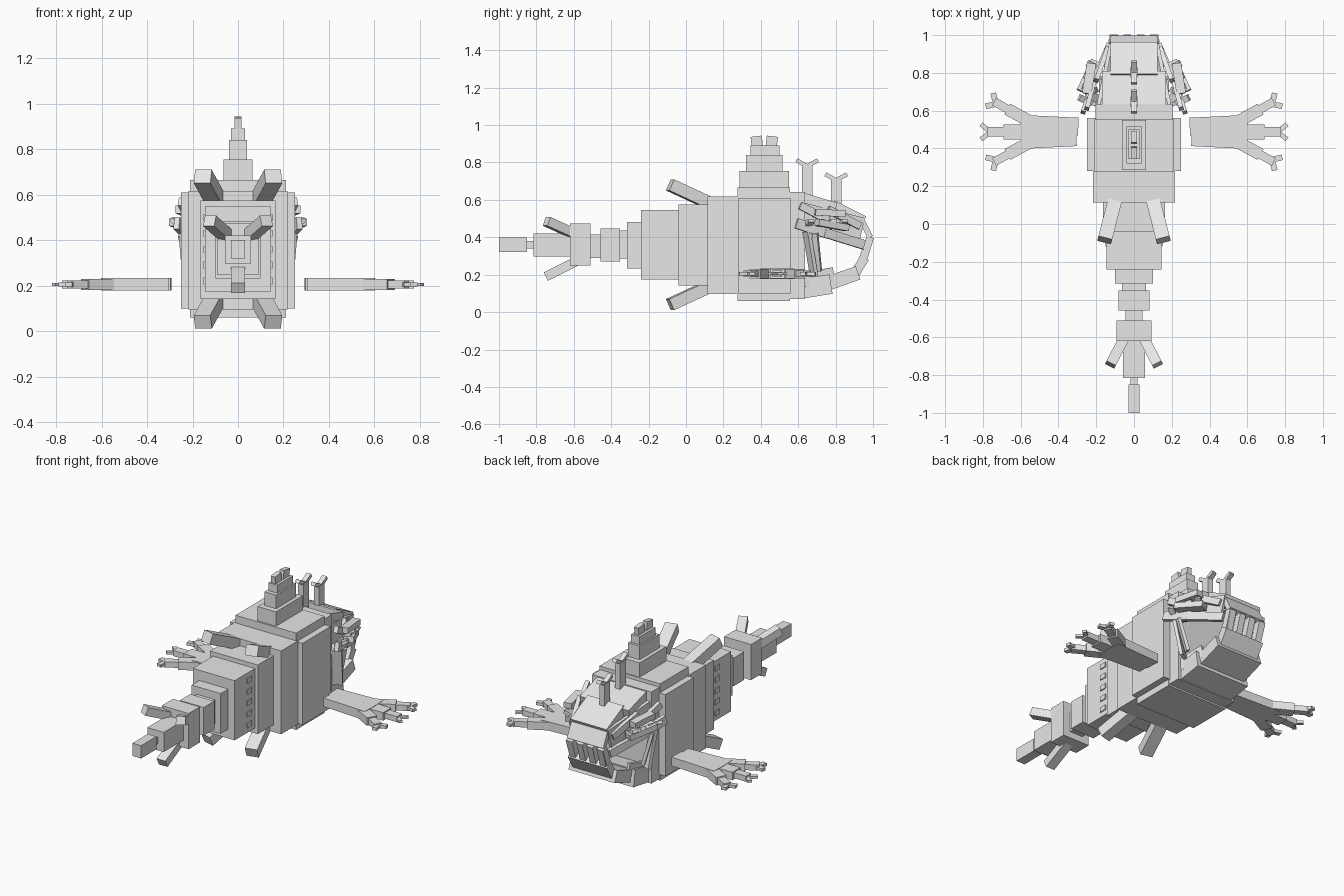
import bpy
from mathutils import Vector, Matrix

cube = bpy.data.objects.get("Cube")
if cube:
    bpy.data.objects.remove(cube, do_unlink=True)

grey = bpy.data.materials.new("plain_grey")
grey.use_nodes = True
grey.diffuse_color = (0.8, 0.8, 0.8, 1)
grey.node_tree.nodes["Principled BSDF"].inputs["Base Color"].default_value = (0.8, 0.8, 0.8, 1)


def place(name, matrix):
    bpy.ops.mesh.primitive_cube_add(size=1)
    ob = bpy.context.object
    ob.name = name
    ob.matrix_world = matrix
    ob.data.materials.append(grey)
    return ob


def block(name, half, y0, y1, z0, z1):
    """Upright box centred on x = 0."""
    size = (2 * half, y1 - y0, z1 - z0)
    centre = Vector((0, (y0 + y1) / 2, (z0 + z1) / 2))
    return place(name, Matrix.Translation(centre) @ Matrix.Diagonal((*size, 1)))


def beam(name, a, b, width, thick):
    """Box running from a to b; its width stays level."""
    a, b = Vector(a), Vector(b)
    along = (b - a).normalized()
    side = along.cross(Vector((0, 0, 1)))
    side = side.normalized() if side.length > 0.01 else Vector((1, 0, 0))
    up = side.cross(along)
    rot = Matrix((side, along, up)).transposed().to_4x4()
    scale = Matrix.Diagonal((width, (b - a).length, thick, 1))
    return place(name, Matrix.Translation((a + b) / 2) @ rot @ scale)


def pair(name, a, b, width, thick):
    """The same beam on both sides."""
    for tag, s in (("left", 1), ("right", -1)):
        beam(f"{tag}_{name}", (s * a[0], *a[1:]), (s * b[0], *b[1:]), width, thick)


# Tail and body, from the tail tip forward
for name, *dims in (
    ("tail_tip", .03, -1, -.85, .32, .40),
    ("tail_pin", .018, -.86, -.81, .34, .38),
    ("tail_end", .057, -.815, -.6, .297, .42),
    ("tail_fin_block", .093, -.62, -.51, .25, .473),
    ("tail_neck", .045, -.52, -.45, .29, .414),
    ("tail_middle", .083, -.457, -.353, .27, .446),
    ("tail_joint", .063, -.36, -.31, .286, .435),
    ("tail_step", .1, -.315, -.235, .232, .483),
    ("tail_root", .145, -.24, -.03, .174, .547),
    ("rear_body", .165, -.04, .12, .142, .574),
    ("middle_body", .218, .115, .285, .096, .617),
    ("front_body_wide", .25, .28, .56, .1, .61),
    ("front_body_tall", .21, .275, .555, .06, .665),
    ("collar", .205, .55, .635, .07, .643),
):
    block(name, *dims)

# Ridged seam around the tail root
for i in range(5):
    z = .22 + i * .07
    pair(f"seam_tooth_{i}", (.147, -.12, z), (.147, -.075, z), .008, .03)

# Body and tail fins
pair("upper_body_fin", (.1, .13, .58), (.155, -.085, .68), .075, .065)
pair("lower_body_fin", (.1, .13, .14), (.155, -.085, .04), .075, .065)
pair("upper_tail_fin", (.04, -.58, .41), (.125, -.745, .485), .055, .05)
beam("lower_tail_fin", (0, -.58, .275), (0, -.75, .19), .06, .05)

# Stepped dorsal tower
block("tower_base", .063, .285, .55, .64, .755)
block("tower_middle", .04, .32, .515, .75, .84)
block("tower_top", .03, .345, .5, .83, .89)
beam("tower_rear_horn", (0, .382, .88), (0, .375, .94), .03, .06)
beam("tower_front_horn", (0, .455, .88), (0, .462, .94), .03, .06)

# Forked feelers on the forehead
for i, (y, z) in enumerate(((.648, .79), (.803, .715))):
    block(f"feeler_{i}", .018, y - .028, y + .028, z - .21, z)
    for tag, s in (("rear", -1), ("front", 1)):
        beam(f"feeler_{i}_{tag}_tip", (0, y, z - .01), (0, y + s * .058, z + .022), .03, .022)

# Upper head plates
beam("crown_plate", (0, .62, .61), (0, .80, .555), .34, .06)
beam("brow_plate", (0, .78, .57), (0, .95, .485), .25, .06)
beam("upper_lip", (0, .935, .5), (0, .985, .40), .25, .03)
pair("temple", (.19, .62, .52), (.125, .94, .44), .02, .13)

# Lower jaw, with teeth closing its front
beam("jaw_root", (0, .62, .125), (0, .775, .15), .37, .105)
beam("jaw_floor", (0, .75, .15), (0, .92, .21), .32, .075)
beam("lower_lip", (0, .9, .2), (0, .955, .29), .27, .05)
for i in range(4):
    x = (i - 1.5) * .07
    beam(f"tooth_{i}", (x, .945, .27), (x, .985, .40), .04, .04)
pair("jaw_corner", (.115, .94, .27), (.115, .985, .40), .03, .04)
pair("jaw_side", (.18, .63, .17), (.15, .79, .2), .02, .08)

# Layered gill frills on the cheeks
for i, (a, b, w, t) in enumerate((
    ((.27, .59, .475), (.215, .76, .42), .025, .055),
    ((.225, .74, .425), (.135, .95, .36), .025, .05),
    ((.25, .61, .57), (.21, .76, .49), .025, .04),
    ((.25, .69, .535), (.225, .85, .525), .05, .035),
    ((.275, .70, .48), (.20, .86, .45), .06, .035),
    ((.20, .76, .55), (.14, .93, .46), .025, .04),
    ((.23, .645, .43), (.21, .685, .19), .06, .02),
    ((.25, .69, .42), (.20, .71, .22), .03, .02),
)):
    pair(f"gill_frill_{i}", a, b, w, t)
for i in range(4):
    y = .64 + i * .06
    x = .275 - i * .015
    pair(f"gill_barb_{i}", (x - .05, y, .45), (x + .015, y + .03, .49), .035, .02)

# Webbed hands, floating beside the body
Z = .205
pair("upper_palm", (.295, .515, Z), (.6, .53, Z), .095, .055)
pair("lower_palm", (.305, .46, Z), (.6, .445, Z), .095, .055)
for tag, s in (("front", -1), ("rear", 1)):
    c = .488
    pair(f"{tag}_finger", (.56, c + s * .06, Z), (.67, c + s * .12, Z), .065, .05)
    pair(f"{tag}_finger_end", (.66, c + s * .115, Z), (.74, c + s * .16, Z), .045, .035)
    pair(f"{tag}_finger_outer_tip", (.72, c + s * .15, Z), (.785, c + s * .135, Z), .03, .018)
    pair(f"{tag}_finger_inner_tip", (.73, c + s * .14, Z), (.745, c + s * .205, Z), .03, .018)
    pair(f"{tag}_middle_tip", (.76, c, Z), (.81, c + s * .04, Z), .025, .015)
pair("middle_finger", (.59, .488, Z), (.69, .488, Z), .08, .05)
pair("middle_finger_end", (.68, .488, Z), (.775, .488, Z), .05, .035)
